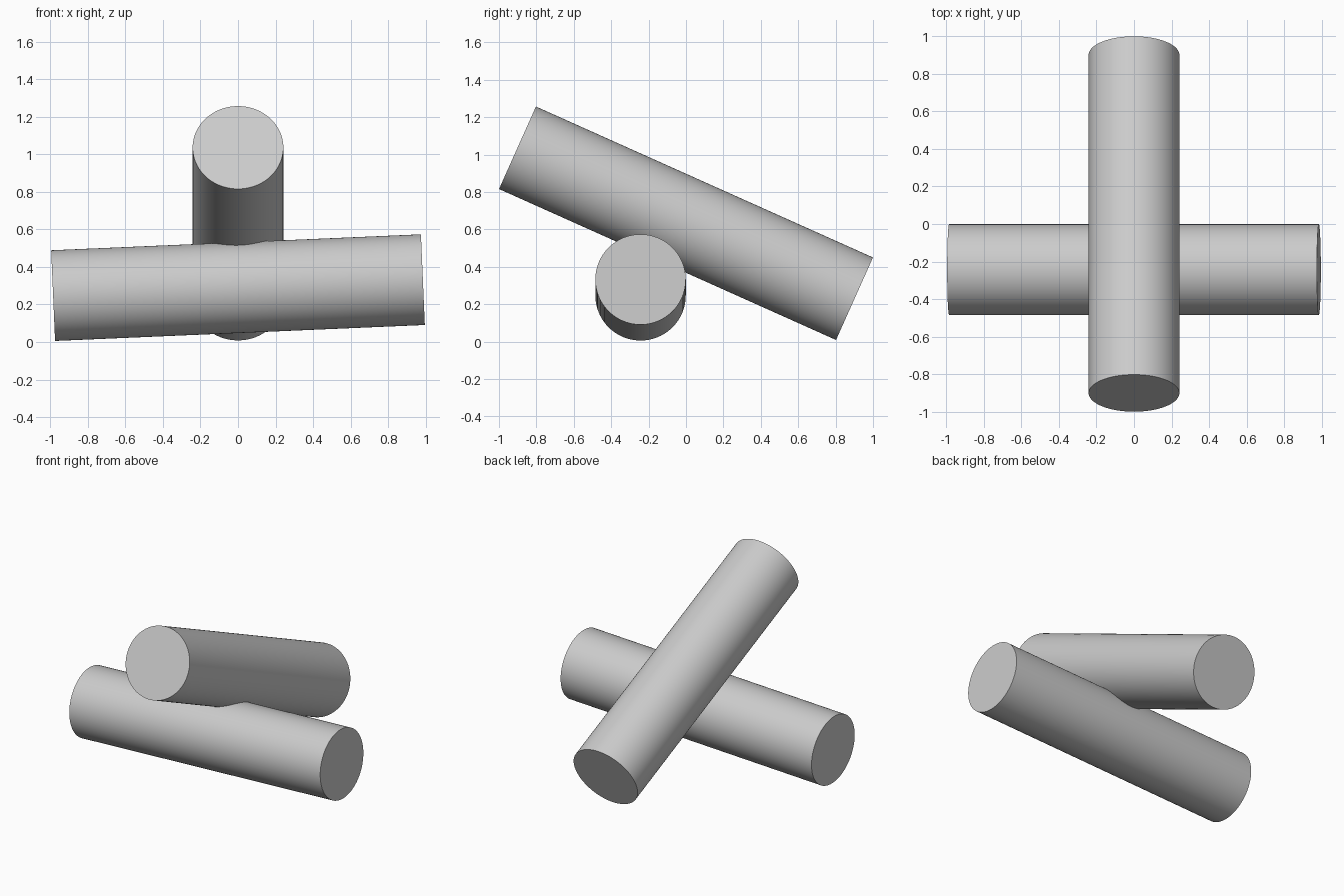
import bpy, math
from mathutils import Vector

if "Cube" in bpy.data.objects:
    bpy.data.objects.remove(bpy.data.objects["Cube"])

grey = bpy.data.materials.new("light grey")
grey.diffuse_color = (0.6, 0.6, 0.6, 1)
grey.use_nodes = True
grey.node_tree.nodes["Principled BSDF"].inputs["Base Color"].default_value = grey.diffuse_color


def log(name, start, end, radius=0.2417):
    """Smooth cylinder running between two end-cap centres."""
    a, b = Vector(start), Vector(end)
    axis = b - a
    bpy.ops.mesh.primitive_cylinder_add(
        vertices=96, radius=radius, depth=axis.length, location=(a + b) / 2,
        rotation=axis.to_track_quat('Z', 'Y').to_euler())
    ob = bpy.context.object
    ob.name = name
    ob.data.materials.append(grey)
    bpy.ops.object.shade_smooth_by_angle(angle=math.radians(30))
    return ob


# Lower log, lying across with a slight rise to the right
log("lower_log", (-0.985, -0.243, 0.247), (0.985, -0.243, 0.332))

# Upper log, leaning over the lower one and resting on the ground at the back
log("upper_log", (0, -0.901, 1.036), (0, 0.901, 0.229))
